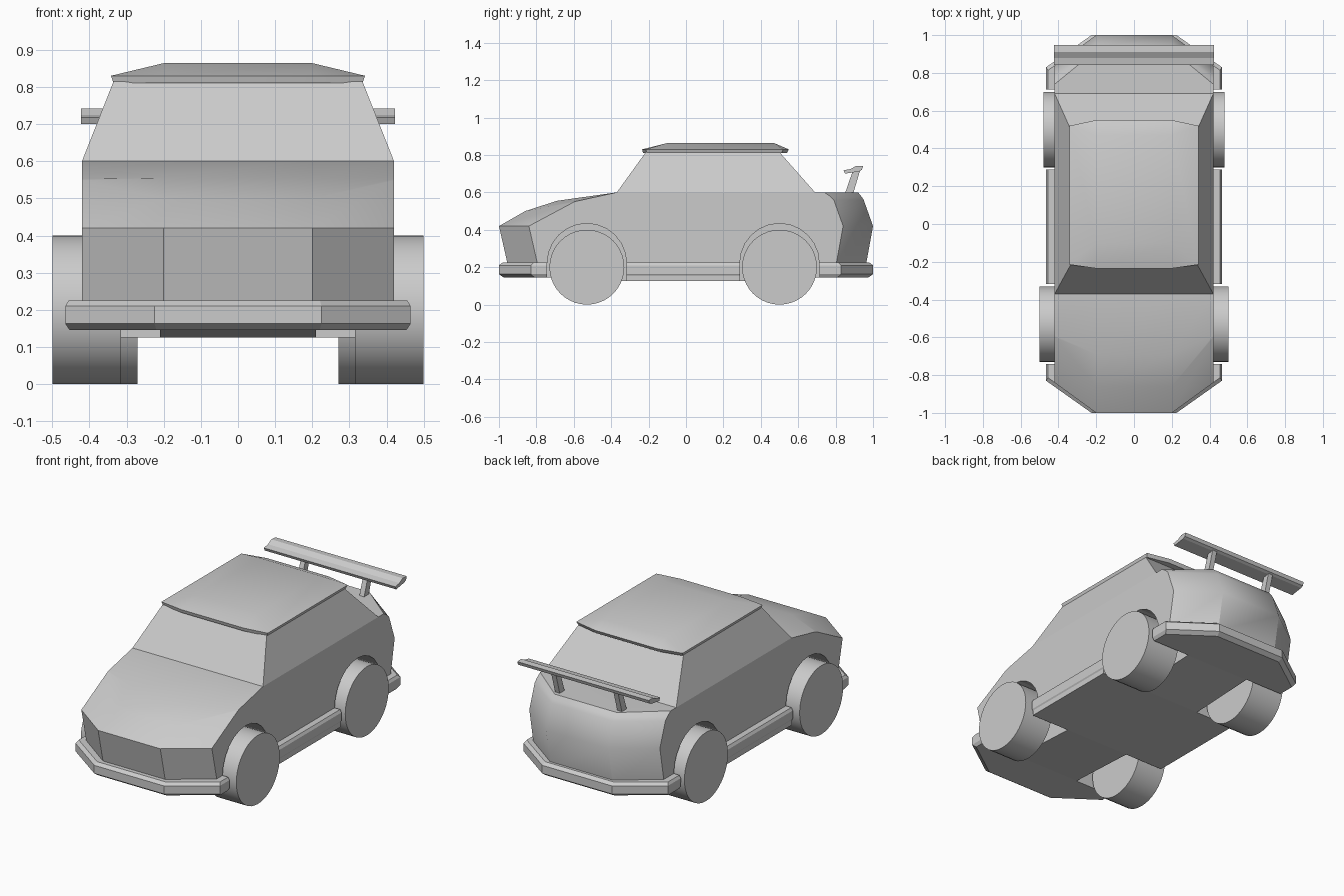
import bpy, bmesh, math

if "Cube" in bpy.data.objects:
    bpy.data.objects.remove(bpy.data.objects["Cube"])


def finish(name, bm, angle=30):
    bmesh.ops.remove_doubles(bm, verts=bm.verts, dist=1e-5)
    bmesh.ops.recalc_face_normals(bm, faces=bm.faces)
    me = bpy.data.meshes.new(name)
    bm.to_mesh(me)
    bm.free()
    ob = bpy.data.objects.new(name, me)
    bpy.context.collection.objects.link(ob)
    if angle:
        smooth(ob, angle)
    return ob


def smooth(ob, angle):
    bpy.ops.object.select_all(action='DESELECT')
    bpy.context.view_layer.objects.active = ob
    ob.select_set(True)
    bpy.ops.object.shade_smooth_by_angle(angle=math.radians(angle))


def loft(name, halves, angle=30):
    """Stack rings; each is given as its right half and mirrored in x."""
    bm = bmesh.new()
    rings = []
    for h in halves:
        pts = list(h) + [(-x, y, z) for x, y, z in reversed(h)]
        rings.append([bm.verts.new(p) for p in pts])
    n = len(rings[0])
    for a, b in zip(rings, rings[1:]):
        for i in range(n):
            j = (i + 1) % n
            bm.faces.new((a[i], a[j], b[j], b[i]))
    bm.faces.new(rings[0])
    bm.faces.new(rings[-1])
    return finish(name, bm, angle)


def prism(name, profile, x0, x1, angle=0):
    """Extrude a (y, z) profile along x."""
    bm = bmesh.new()
    f = bm.faces.new([bm.verts.new((x0, y, z)) for y, z in profile])
    r = bmesh.ops.extrude_face_region(bm, geom=[f])
    new = [v for v in r['geom'] if isinstance(v, bmesh.types.BMVert)]
    bmesh.ops.translate(bm, verts=new, vec=(x1 - x0, 0, 0))
    return finish(name, bm, angle)


def ring(yf, yfc, yrc, yr, zs, xi=0.2, xo=0.42):
    return [(xi, yf, zs[0]), (xo, yfc, zs[1]), (xo, yrc, zs[2]), (xi, yr, zs[3])]


# Body shell: faceted nose, hood and tail
body = loft("body", [
    ring(-0.95, -0.79, 0.80, 0.96, [0.20] * 4),
    ring(-1.00, -0.84, 0.84, 1.00, [0.42] * 4),
    ring(-0.86, -0.60, 0.79, 0.95, [0.50, 0.548, 0.56, 0.56]),
    ring(-0.69, -0.59, 0.77, 0.938, [0.555, 0.552, 0.58, 0.578]),
    ring(-0.37, -0.37, 0.74, 0.92, [0.60] * 4),
], angle=35)

# Bumper skirt around the base, with chamfered edges
def skirt(s, z):
    return [(x * s, y * s, z) for x, y in
            ((0.225, -1.0), (0.465, -0.83), (0.465, 0.83), (0.225, 1.0))]

bumper = loft("bumper_skirt", [skirt(0.975, 0.145), skirt(1, 0.163),
                               skirt(1, 0.21), skirt(0.98, 0.225)], 0)

# Floor pan, dipping slightly between the axles
floor = prism("floor_pan", [(-0.74, 0.145), (-0.315, 0.125), (0.29, 0.125),
                            (0.71, 0.145), (0.71, 0.18), (-0.74, 0.18)], -0.46, 0.46)

# Wheel arch cutters
FRONT, REAR = -0.53, 0.50
cutters = []
for y in (FRONT, REAR):
    arch = [(y + 0.212 * math.cos(math.pi * i / 12), 0.222 + 0.212 * math.sin(math.pi * i / 12))
            for i in range(13)]
    arch = [(y + 0.215, -0.1)] + arch + [(y - 0.215, -0.1)]
    for s in (1, -1):
        c = prism("arch_cutter", arch, s * 0.21, s * 0.7)
        cutters.append(c)
for ob in (body, bumper, floor):
    for c in cutters:
        m = ob.modifiers.new("arch", 'BOOLEAN')
        m.operation = 'DIFFERENCE'
        m.solver = 'EXACT'
        m.object = c
    bpy.context.view_layer.objects.active = ob
    for m in list(ob.modifiers):
        if m.type == 'BOOLEAN':
            bpy.ops.object.modifier_move_to_index(modifier=m.name, index=0)
            bpy.ops.object.modifier_apply(modifier=m.name)
for c in cutters:
    bpy.data.objects.remove(c)

# Cabin with sloping glass
loft("cabin", [
    [(0.42, -0.37, 0.595), (0.42, 0.69, 0.595)],
    [(0.42, -0.37, 0.60), (0.42, 0.69, 0.60)],
    [(0.335, -0.215, 0.815), (0.335, 0.50, 0.815)],
], 0)

# Roof panel with thin overhanging rim and gentle crown
loft("roof", [
    ring(-0.23, -0.21, 0.51, 0.54, [0.81] * 4, xo=0.335),
    ring(-0.235, -0.215, 0.52, 0.55, [0.83] * 4, xo=0.342),
    [(0.2, -0.10, 0.864), (0.2, -0.10, 0.864), (0.2, 0.47, 0.864), (0.2, 0.47, 0.864)],
], 30)

# Wheels
for label, y, x0, x1 in (("front", FRONT, 0.315, 0.5), ("rear", REAR, 0.27, 0.48)):
    for side, s in (("right", 1), ("left", -1)):
        bpy.ops.mesh.primitive_cylinder_add(vertices=40, radius=0.2, depth=x1 - x0,
                                            location=(s * (x0 + x1) / 2, y, 0.2),
                                            rotation=(0, math.pi / 2, 0))
        wheel = bpy.context.object
        wheel.name = f"{label}_wheel_{side}"
        smooth(wheel, 30)

# Rear wing and its two struts
prism("rear_wing", [(0.842, 0.718), (0.85, 0.70), (0.925, 0.712), (0.94, 0.72),
                    (0.947, 0.74), (0.91, 0.742), (0.88, 0.725)], -0.423, 0.423)
for side, s in (("right", 1), ("left", -1)):
    prism("wing_strut_" + side, [(0.845, 0.58), (0.89, 0.58), (0.93, 0.715), (0.89, 0.71)],
          s * 0.185, s * 0.215)
